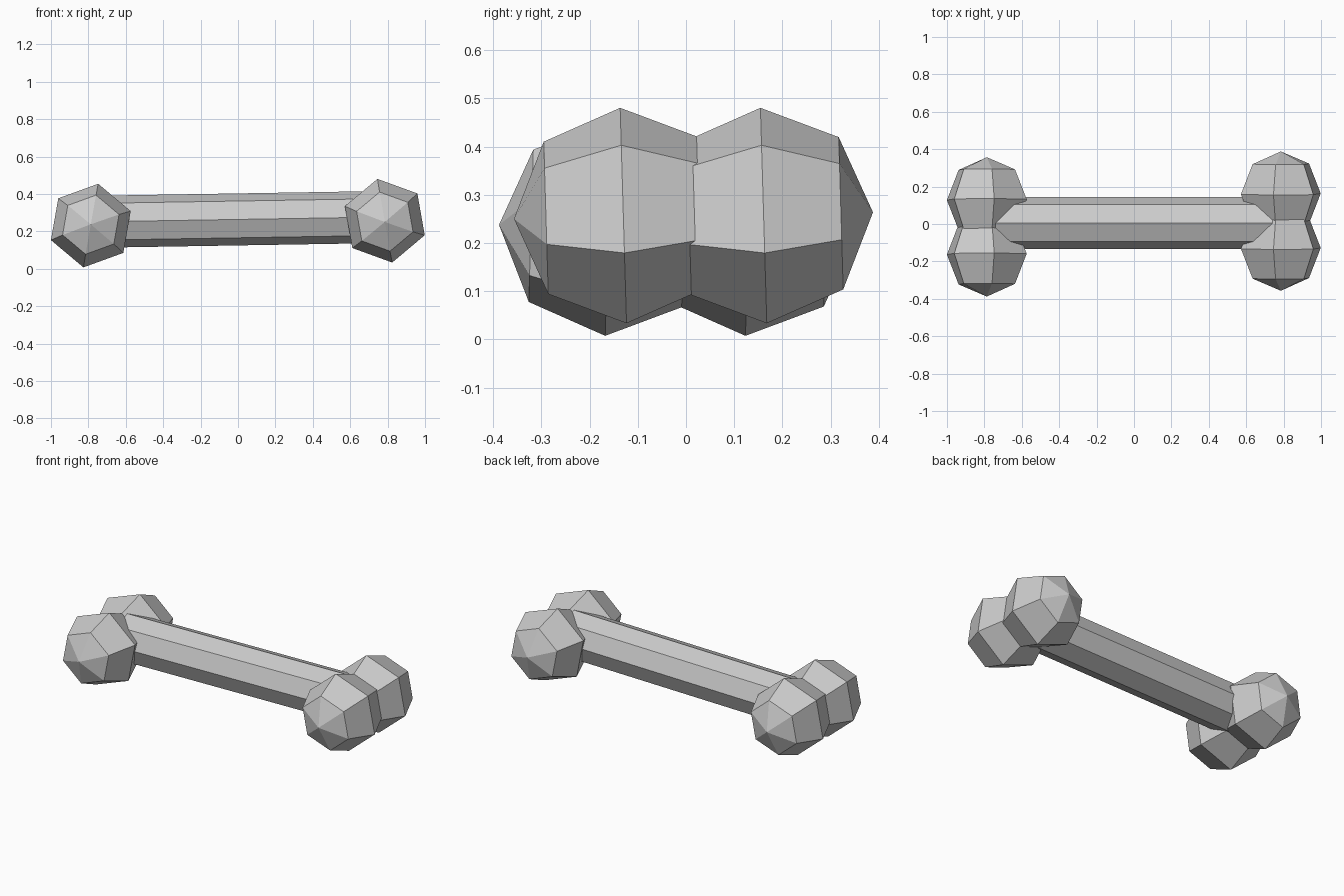
import bpy, bmesh, math
from mathutils import Matrix

if "Cube" in bpy.data.objects:
    bpy.data.objects.remove(bpy.data.objects["Cube"])

bone_mat = bpy.data.materials.new("bone_grey")
bone_mat.diffuse_color = (0.6, 0.6, 0.6, 1)
bone_mat.use_nodes = True
bone_mat.node_tree.nodes["Principled BSDF"].inputs["Base Color"].default_value = bone_mat.diffuse_color


def lathe(name, profile, sides, phase, matrix):
    """Revolve (radius, y) points about the y axis; zero radius makes a pole."""
    bm = bmesh.new()
    rings = []
    for r, y in profile:
        count = sides if r > 0 else 1
        rings.append([bm.verts.new((r * math.cos(phase + math.tau * i / sides), y,
                                    r * math.sin(phase + math.tau * i / sides)))
                      for i in range(count)])
    for a, b in zip(rings, rings[1:]):
        for i in range(sides):
            j = (i + 1) % sides
            quad = [a[i % len(a)], a[j % len(a)], b[j % len(b)], b[i % len(b)]]
            bm.faces.new(list(dict.fromkeys(quad)))
    for ring in (rings[0], rings[-1]):
        if len(ring) > 1:
            bm.faces.new(ring)
    bmesh.ops.recalc_face_normals(bm, faces=bm.faces[:])
    bm.transform(matrix)
    mesh = bpy.data.meshes.new(name)
    bm.to_mesh(mesh)
    bm.free()
    mesh.materials.append(bone_mat)
    obj = bpy.data.objects.new(name, mesh)
    bpy.context.collection.objects.link(obj)


# Shaft: eight-sided bar, rising slightly to the right
lathe("shaft", [(0.139, -0.76), (0.139, 0.76)], 8, 0,
      Matrix.Translation((0, 0.005, 0.264))
      @ Matrix.Rotation(math.radians(-0.95), 4, 'Y')
      @ Matrix.Rotation(math.radians(-90), 4, 'Z'))

# Knobs: six-sided faceted balls, two at each end
R = 0.227
ball = [(R, 0)]
ball = [(0, -R), (R * math.sqrt(0.5), -R * math.sqrt(0.5)), (R, 0),
        (R * math.sqrt(0.5), R * math.sqrt(0.5)), (0, R)]
for label, side, x, z in (("right", 1, 0.785, 0.257), ("left", -1, -0.787, 0.231)):
    for place, y in (("outer", 0.161), ("inner", -0.130)):
        lathe(f"{label}_{place}_knob", ball, 6, math.radians(-20 * side),
              Matrix.Translation((x, y * side, z))
              @ Matrix.Rotation(math.radians(1.7 * side), 4, 'X'))
